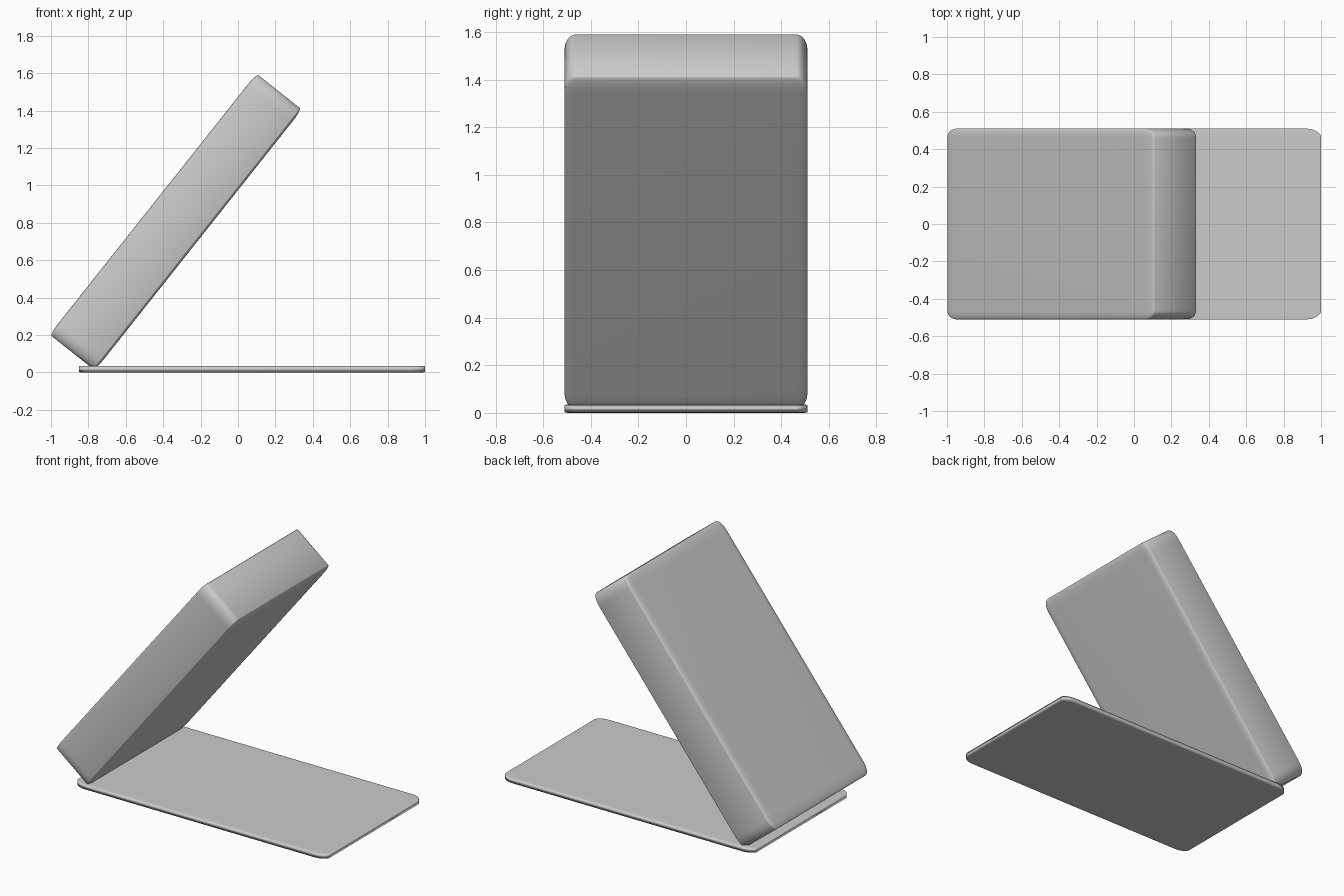
import bpy
from math import radians

if "Cube" in bpy.data.objects:
    bpy.data.objects.remove(bpy.data.objects["Cube"])


def rounded_slab(name, size, location, tilt=0.0):
    """Unit cube with rounded edges, stretched to size and tilted about y."""
    bpy.ops.mesh.primitive_cube_add(size=1)
    slab = bpy.context.object
    slab.name = name
    bevel = slab.modifiers.new("rounded_edges", "BEVEL")
    bevel.width = 0.045
    bevel.segments = 8
    bpy.ops.object.modifier_apply(modifier=bevel.name)
    slab.scale = size
    slab.location = location
    slab.rotation_euler = (0, -radians(tilt), 0)
    bpy.ops.object.shade_smooth_by_angle(angle=radians(30))
    return slab


# Thin flat plate lying on the ground
rounded_slab("base_plate", (1.85, 1.02, 0.035), (0.075, 0, 0.0175))

# Thick tilted panel standing on the plate's left end
rounded_slab("tilted_panel", (1.78, 1.02, 0.31), (-0.333, 0, 0.804), 51.58)
